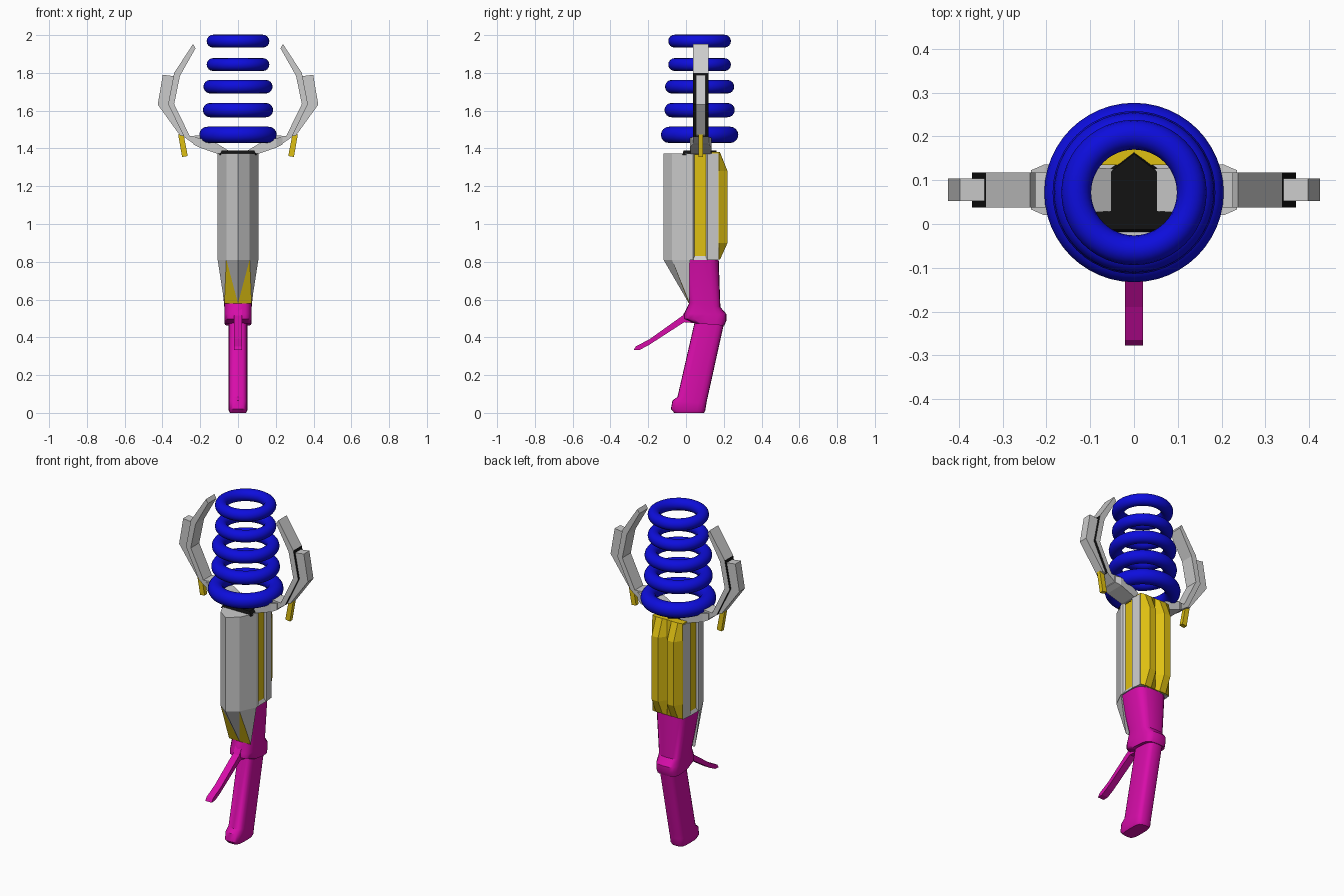
import bpy, bmesh, math
from mathutils import Vector

if "Cube" in bpy.data.objects:
    bpy.data.objects.remove(bpy.data.objects["Cube"])


def material(name, rgb):
    m = bpy.data.materials.new(name)
    m.diffuse_color = (*rgb, 1)
    m.use_nodes = True
    m.node_tree.nodes["Principled BSDF"].inputs["Base Color"].default_value = m.diffuse_color
    return m


BLUE = material("coil blue", (0.004, 0.004, 0.72))
PINK = material("handle magenta", (0.68, 0.004, 0.40))
GOLD = material("panel yellow", (0.74, 0.53, 0.006))
GREY = material("metal grey", (0.60, 0.60, 0.60))
BLACK = material("black", (0.006, 0.006, 0.006))


def finish(name, bm, mats, mirror=False, smooth=None):
    bmesh.ops.recalc_face_normals(bm, faces=bm.faces)
    me = bpy.data.meshes.new(name)
    bm.to_mesh(me)
    bm.free()
    ob = bpy.data.objects.new(name, me)
    bpy.context.collection.objects.link(ob)
    for m in mats:
        me.materials.append(m)
    if mirror:
        ob.modifiers.new("mirror", "MIRROR")
    if smooth:
        bpy.ops.object.select_all(action='DESELECT')
        ob.select_set(True)
        bpy.context.view_layer.objects.active = ob
        bpy.ops.object.shade_smooth_by_angle(angle=math.radians(smooth))
    return ob


def loft(name, rings, mats, second=(), **kw):
    """Skin matching rings of points; side strips listed in second get material 1."""
    bm = bmesh.new()
    vr = [[bm.verts.new(p) for p in r] for r in rings]
    n = len(rings[0])
    for a, b in zip(vr, vr[1:]):
        for i in range(n):
            j = (i + 1) % n
            f = bm.faces.new((a[i], a[j], b[j], b[i]))
            f.material_index = 1 if i in second else 0
    bm.faces.new(vr[0])
    bm.faces.new(vr[-1])
    return finish(name, bm, mats, **kw)


def prism(name, pts, axis, lo, hi, mats, **kw):
    """Extrude a profile along x (points are y,z) or y (points are x,z)."""
    def place(p, d):
        return (d, p[0], p[1]) if axis == 'x' else (p[0], d, p[1])
    return loft(name, [[place(p, d) for p in pts] for d in (lo, hi)], mats, **kw)


def oval(front, back, w, n=20, e=0.55):
    """Rounded section between a front and a back point (y,z), half width w."""
    out = []
    for i in range(n):
        t = 2 * math.pi * i / n
        c, s = math.cos(t), math.sin(t)
        u = 0.5 + 0.5 * math.copysign(abs(c) ** e, c)
        x = w * math.copysign(abs(s) ** e, s)
        out.append((x, front[0] + u * (back[0] - front[0]),
                    front[1] + u * (back[1] - front[1])))
    return out


# Stacked coil rings
CY = 0.072
for k, (z, outer, r) in enumerate([(1.472, .205, .043), (1.603, .186, .038), (1.727, .183, .036),
                                   (1.844, .166, .034), (1.968, .166, .034)]):
    bpy.ops.mesh.primitive_torus_add(location=(0, CY, z), major_radius=outer - r, minor_radius=r,
                                     major_segments=48, minor_segments=16)
    ring = bpy.context.object
    ring.name = f"coil_ring_{k + 1}"
    ring.data.materials.append(BLUE)
    bpy.ops.object.shade_smooth()

# Faceted body with a yellow channel down each side
half = [(.062, -.075), (.108, .02), (.108, .037), (.098, .045), (.098, .105),
        (.108, .113), (.102, .172)]
section = [(0, -.12)] + half + [(-x, y) for x, y in reversed(half)]
loft("body", [[(x, y, z) for x, y in section] for z in (.81, 1.372)], [GREY, GOLD], second=(4, 10))

# Ledges closing the bottom of the channels
prism("channel_ledge", [(.09, .81), (.107, .81), (.098, .83), (.09, .83)], 'y', .04, .11, [GREY], mirror=True)

# Two yellow ridges on the back, tapering at both ends
def ridge(z, depth, inner):
    return [(0, inner, z), (0, .178, z), (.03, depth, z), (.072, depth, z), (.1, .174, z), (.1, inner, z)]
loft("back_ridge", [ridge(.812, .18, .15), ridge(.9, .22, .15), ridge(1.28, .22, .15), ridge(1.38, .18, .135)],
     [GOLD], mirror=True)

# Tapered front chin: grey keel, yellow triangles
bm = bmesh.new()
V = lambda *p: bm.verts.new(p)
top = [V(-.108, .02, .812), V(-.062, -.075, .812), V(0, -.12, .812), V(.062, -.075, .812), V(.108, .02, .812)]
low = [V(-.072, .018, .58), V(0, .015, .58), V(.072, .018, .58)]
for tri, m in [((top[0], top[1], low[0]), 0), ((top[1], low[0], low[1]), 1), ((top[1], top[2], low[1]), 0),
               ((top[2], top[3], low[1]), 0), ((top[3], low[1], low[2]), 1), ((top[3], top[4], low[2]), 0)]:
    bm.faces.new(tri).material_index = m
bm.faces.new(top)
bm.faces.new(low)
bm.faces.new((top[0], low[0], low[2], top[4]))
finish("front_chin", bm, [GREY, GOLD])

# Black cap under the coil
cap = [(-.1, -.02), (.1, -.02), (.1, .09), (.06, .125), (0, .168), (-.06, .125), (-.1, .09)]
loft("top_cap", [[(x, y, 1.365) for x, y in cap],
                 [(x * .85, CY + (y - CY) * .92, 1.39) for x, y in cap]], [BLACK])

# Handle collar and grip
loft("handle_collar", [oval(*s) for s in [
    ((-.03, .815), (.173, .815), .102), ((.018, .585), (.182, .56), .073), ((-.01, .525), (.215, .522), .072),
    ((-.01, .498), (.215, .49), .072), ((.045, .475), (.202, .462), .07)]], [PINK], smooth=35)
loft("grip", [oval(*s) for s in [
    ((.05, .5), (.207, .5), .05), ((-.045, .085), (.113, .075), .05), ((-.072, .065), (.108, .05), .05),
    ((-.08, .02), (.102, .012), .05), ((-.062, .0), (.095, .0), .042)]], [PINK], smooth=40)

# Trigger lever
prism("trigger_lever", [(.03, .575), (.015, .57), (-.018, .515), (-.19, .392), (-.265, .352), (-.278, .332),
                        (-.245, .334), (-.2, .357), (-.01, .48), (.05, .475)], 'x', -.021, .021, [PINK])

# Arms: root wing, claw, outer plate and peg, mirrored to both sides
AY = .078
loft("arm_root", [[(x, y, z) for y, z in ((AY - w, lo), (AY + w, lo), (AY + w, hi), (AY - w, hi))]
                  for x, w, lo, hi in ((.045, .048, 1.365, 1.385), (.11, .053, 1.372, 1.425),
                                       (.205, .058, 1.405, 1.455), (.235, .045, 1.42, 1.46))],
     [GREY], mirror=True)
claw = [(.2, 1.44), (.29, 1.435), (.305, 1.47), (.37, 1.635), (.338, 1.80), (.238, 1.953), (.225, 1.93),
        (.307, 1.785), (.338, 1.635), (.255, 1.465), (.2, 1.47)]
claw[1:3] = [(.235, 1.425), (.285, 1.46)]
prism("claw", claw, 'y', AY - .04, AY + .04, [GREY, BLACK], second=(2, 3), mirror=True)
prism("claw_outer_plate", [(.28, 1.462), (.308, 1.47), (.425, 1.632), (.398, 1.79), (.335, 1.782), (.365, 1.635)],
      'y', AY - .026, AY + .026, [GREY], mirror=True)
prism("claw_peg", [(.288, 1.475), (.317, 1.475), (.296, 1.355), (.266, 1.36)], 'y', AY - .012, AY + .012,
      [GOLD], mirror=True)
